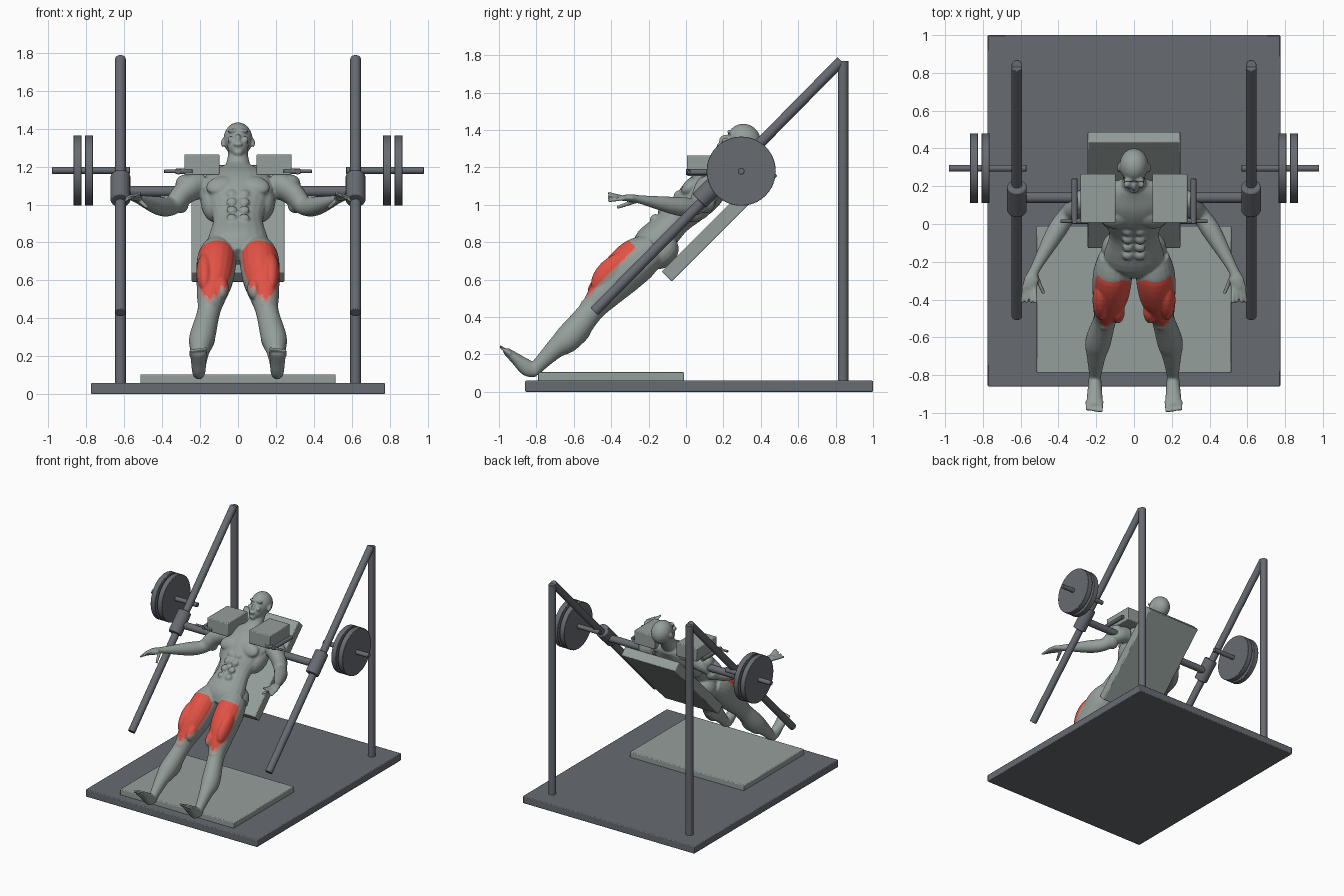
import bpy, bmesh, math
from mathutils import Vector, Matrix

cube = bpy.data.objects.get("Cube")
if cube:
    bpy.data.objects.remove(cube, do_unlink=True)


def material(name, rgb):
    mat = bpy.data.materials.new(name)
    mat.use_nodes = True
    mat.diffuse_color = (*rgb, 1)
    shader = next(node for node in mat.node_tree.nodes if node.type == 'BSDF_PRINCIPLED')
    shader.inputs["Base Color"].default_value = (*rgb, 1)
    return mat


PALE = material("pale_grey", (.3, .345, .325))
STEEL = material("dark_steel", (.135, .146, .165))
RED = material("muscle_red", (.76, .085, .06))
FADE = material("faded_red", (.5, .24, .21))
LEAN = math.radians(-45)


def finish(name, bm, mat, bevel=0):
    bmesh.ops.recalc_face_normals(bm, faces=bm.faces)
    mesh = bpy.data.meshes.new(name)
    bm.to_mesh(mesh)
    bm.free()
    mesh.materials.append(mat)
    mesh.shade_smooth()
    mesh.set_sharp_from_angle(angle=math.radians(35))
    obj = bpy.data.objects.new(name, mesh)
    bpy.context.scene.collection.objects.link(obj)
    if bevel:
        modifier = obj.modifiers.new("soft_edges", 'BEVEL')
        modifier.width, modifier.segments = bevel, 2
        modifier.limit_method = 'ANGLE'
    return obj


def box(name, center, size, mat, tilt=0):
    bm = bmesh.new()
    place = Matrix.Translation(center) @ Matrix.Rotation(tilt, 4, 'X')
    bmesh.ops.create_cube(bm, size=1, matrix=place @ Matrix.Diagonal((*size, 1)))
    finish(name, bm, mat, bevel=.006)


def rod(name, start, end, radius, bevel=.003):
    start, end = Vector(start), Vector(end)
    axis = end - start
    place = Matrix.Translation((start + end) / 2) @ axis.to_track_quat('Z', 'Y').to_matrix().to_4x4()
    bm = bmesh.new()
    bmesh.ops.create_cone(bm, cap_ends=True, segments=40, radius1=radius, radius2=radius,
                          depth=axis.length, matrix=place)
    finish(name, bm, STEEL, bevel)


def bar_across(name, side, inner, outer, y, z, radius):
    rod(name, (inner * side, y, z), (outer * side, y, z), radius)


# Machine: base, foot plate, reclined back rest and cross bar
RAIL_X, TUBE = .62, .028
box("base", (0, .07, .03), (1.55, 1.86, .06), STEEL)
box("foot_plate", (0, -.4, .08), (1.03, .78, .05), PALE)
box("back_rest", (0, .18, .9), (.49, .077, .8), PALE, LEAN)
bar_across("cross_bar", 1, -RAIL_X, RAIL_X, .14, 1.07, TUBE)

# Machine: parts repeated on each side
AXLE_Y, AXLE_Z, GRIP_Z = .295, 1.18, 1.175
for side, label in ((1, "left"), (-1, "right")):
    x = RAIL_X * side
    rod(label + "_post", (x, .84, .05), (x, .84, 1.77), TUBE)
    rod(label + "_rail", (x, -.49, .43), (x, .83, 1.77), TUBE)
    rod(label + "_sleeve", (x, .07, 1.02), (x, .2, 1.15), .052, bevel=.008)
    bar_across(label + "_weight_axle", side, .57, .98, AXLE_Y, AXLE_Z, .018)
    for name, inner in (("inner", .765), ("outer", .826)):
        bar_across(f"{label}_{name}_weight", side, inner, inner + .042, AXLE_Y, AXLE_Z, .185)
    box(label + "_shoulder_pad", (.19 * side, .135, 1.21), (.185, .26, .11), PALE)
    bar_across(label + "_handle", side, .22, .39, .015, GRIP_Z, .009)
    bar_across(label + "_handle_grip", side, .24, .33, .015, GRIP_Z, .014)
    rod(label + "_pad_bracket", (.315 * side, 0, GRIP_Z), (.315 * side, .24, GRIP_Z), .016)

# Figure: modelled standing up at the ankles, then leaned back as a whole
body = bmesh.new()


def smooth_path(rings, steps):
    points = [Vector(ring) for ring in rings]
    points = [points[0], *points, points[-1]]
    path = []
    for before, start, end, after in zip(points, points[1:], points[2:], points[3:]):
        enter, leave = (end - before) / 2, (after - start) / 2
        for step in range(steps):
            t = step / steps
            blend = t * t * (3 - 2 * t)
            path.append(start.lerp(end, blend) + enter * (t * (1 - t) ** 2)
                        - leave * (t * t * (1 - t)))
    return path + [points[-1]]


def loft(rings, side=1, sides=20, steps=4):
    """Closed tube through rings of (x, y, z, half width, half depth)."""
    path = smooth_path(rings, steps)
    loops = []
    for i, ring in enumerate(path):
        ahead, behind = path[min(i + 1, len(path) - 1)], path[max(i - 1, 0)]
        along = Vector((ahead - behind)[:3]).normalized()
        wide = (Vector((1, 0, 0)) - along * along.x).normalized()
        deep = along.cross(wide)
        loop = []
        for j in range(sides):
            angle = math.tau * j / sides
            point = (Vector(ring[:3]) + wide * ring[3] * math.cos(angle)
                     + deep * ring[4] * math.sin(angle))
            loop.append(body.verts.new((point.x * side, point.y, point.z)))
        loops.append(loop)
    for low, high in zip(loops, loops[1:]):
        for j in range(sides):
            body.faces.new((low[j - 1], low[j], high[j], high[j - 1]))
    body.faces.new(loops[0][::-1])
    body.faces.new(loops[-1])


def digit(base, tip, radius, side):
    """Finger or toe that narrows towards its tip."""
    loft([(*base, radius, radius), (*tip, radius * .7, radius * .7)], side, sides=10)


def lump(center, size, side=1, turn=0):
    """Ellipsoid muscle or feature, size as (width, depth, height)."""
    place = Matrix.Translation((center[0] * side, *center[1:]))
    place = place @ Matrix.Rotation(turn * side, 4, 'Y') @ Matrix.Diagonal((*size, 1))
    bmesh.ops.create_uvsphere(body, u_segments=20, v_segments=12, radius=1, matrix=place)


# Torso from crotch to neck, as (height, half width, half depth)
torso = ((.81, .08, .06), (.9, .16, .1), (1.07, .132, .083), (1.17, .152, .095),
         (1.27, .185, .108), (1.35, .19, .1), (1.42, .14, .075), (1.47, .07, .06))
loft([(0, -.03, *ring) for ring in torso])
loft([(0, -.03, 1.42, .08, .06), (0, -.05, 1.53, .055, .056), (0, -.065, 1.6, .056, .06)])

# Skull, jaw, chin, nose and lips
lump((0, -.073, 1.643), (.077, .093, .088))
lump((0, -.1, 1.57), (.056, .06, .068))
lump((0, -.11, 1.51), (.026, .02, .02))
lump((0, -.16, 1.57), (.014, .016, .026))
lump((0, -.15, 1.53), (.025, .012, .012))

for side in (1, -1):
    # Ears, brows and cheeks
    lump((.08, -.07, 1.62), (.01, .018, .028), side)
    lump((.03, -.16, 1.62), (.026, .014, .01), side)
    lump((.04, -.145, 1.57), (.016, .018, .018), side)
    # Chest, upper back, flank, belly and seat
    lump((.085, -.1, 1.27), (.085, .04, .06), side, turn=.3)
    lump((.1, -.02, 1.41), (.09, .045, .045), side, turn=.4)
    lump((.135, 0, 1.23), (.06, .075, .11), side, turn=.2)
    for row in range(4):
        lump((.033, -.12, 1.01 + .06 * row), (.028, .018, .026), side)
    lump((.085, .035, .91), (.088, .085, .1), side)
    # Leg from hip to heel, with thigh, knee and calf muscles
    loft([(.1, 0, .89, .085, .09), (.112, -.025, .79, .104, .118), (.122, -.03, .65, .098, .112),
          (.14, -.02, .53, .078, .088), (.155, -.007, .42, .06, .066), (.19, .01, .24, .068, .074),
          (.2, 0, .14, .05, .053), (.205, 0, .02, .034, .038), (.207, 0, -.02, .033, .038)], side)
    lump((.175, -.08, .64), (.045, .07, .13), side)
    lump((.085, -.067, .54), (.036, .05, .07), side)
    lump((.152, -.055, .43), (.036, .025, .036), side)
    lump((.165, .04, .28), (.045, .045, .09), side)
    # Foot and toes
    loft([(.207, .02, -.01, .03, .03), (.207, -.03, -.035, .036, .044),
          (.208, -.11, -.044, .041, .031), (.21, -.18, -.052, .045, .019)], side)
    for toe in range(5):
        x = .173 + .0185 * toe
        digit((x, -.15, -.046), (x, -.22 + .004 * toe, -.058), .012, side)
    # Arm from shoulder to knuckles, with shoulder and upper arm muscles
    loft([(.18, -.02, 1.35, .055, .065), (.245, -.025, 1.33, .066, .075), (.3, -.015, 1.28, .058, .066),
          (.35, -.01, 1.21, .048, .05), (.415, -.076, 1.144, .05, .05), (.525, -.24, 1.03, .027, .023),
          (.543, -.283, 1, .039, .02), (.552, -.315, .965, .038, .016)], side)
    lump((.27, -.035, 1.33), (.055, .06, .07), side, turn=.6)
    lump((.31, .025, 1.26), (.045, .045, .055), side, turn=.6)
    # Spread fingers and thumb
    for finger in range(4):
        digit((.525 + .019 * finger, -.305, .975),
              (.52 + .024 * finger, -.39 + .01 * finger, .93 - .01 * finger), .012, side)
    digit((.525, -.25, 1.015), (.478, -.3, .91), .014, side)

# Fuse the figure into one smooth skin
figure = finish("figure", body, PALE)
fuse = figure.modifiers.new("fuse", 'REMESH')
fuse.mode, fuse.voxel_size = 'VOXEL', .0065
soften = figure.modifiers.new("soften", 'SMOOTH')
soften.factor, soften.iterations = .5, 4
skin = bpy.data.meshes.new_from_object(figure.evaluated_get(bpy.context.evaluated_depsgraph_get()))
figure.modifiers.clear()
figure.data = skin
skin.materials.clear()
for mat in (PALE, RED, FADE):
    skin.materials.append(mat)
skin.shade_smooth()

# Red front thigh muscles, tapering to a ragged point above the knee
for face in skin.polygons:
    x, y, z = abs(face.center.x), face.center.y, face.center.z
    low = .42 + abs(x - .15) + .015 * math.sin(x * 160)
    high = .83 - max(0, .06 - x)
    if x < .3 and y < -.07 and low < z < high:
        face.material_index = 2 if y > -.08 or z < low + .02 else 1

# Lean the figure back onto the rest
figure.location = (0, -.8, .13)
figure.rotation_euler.x = LEAN
